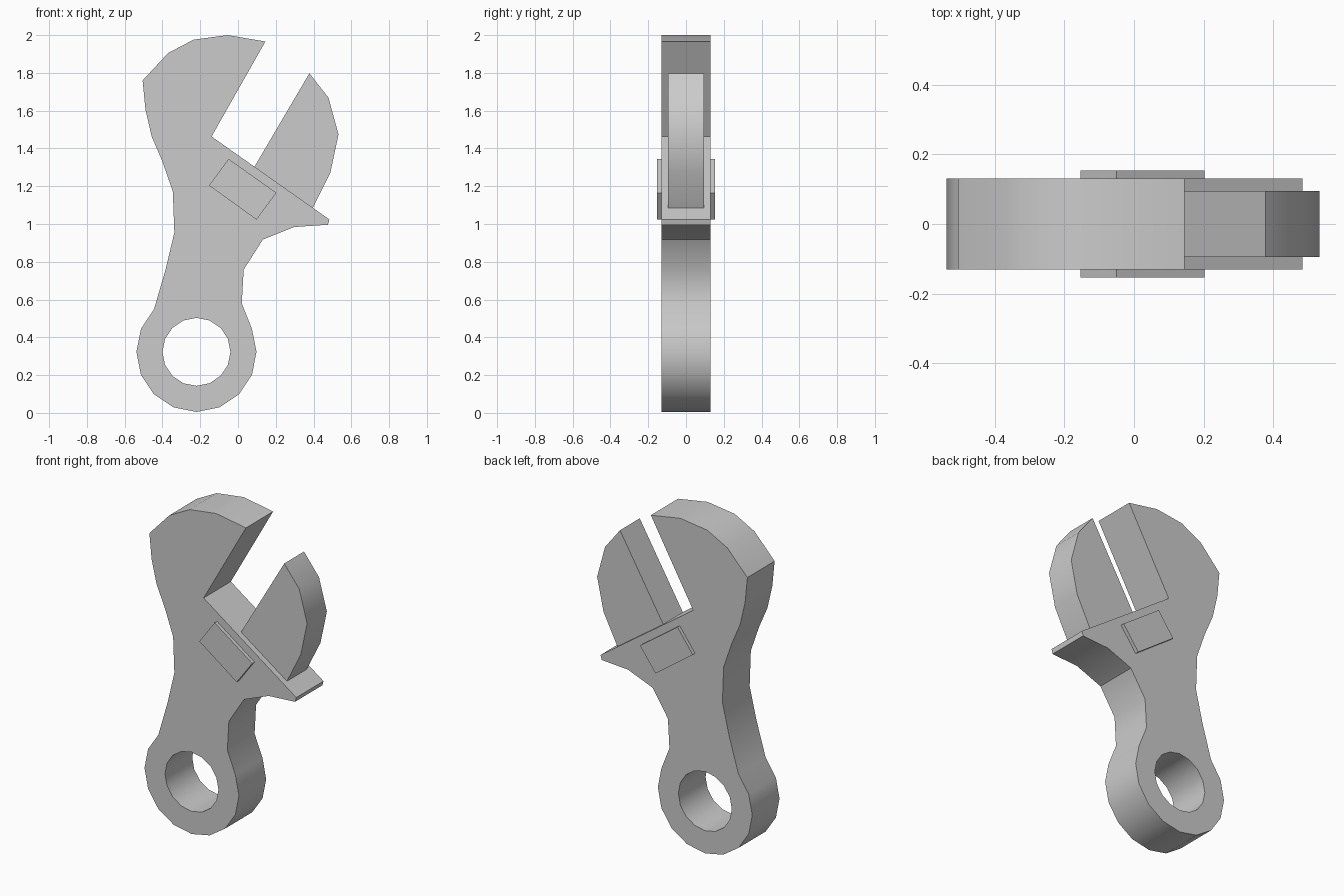
import bpy, bmesh
from math import cos, sin, radians

if "Cube" in bpy.data.objects:
    bpy.data.objects.remove(bpy.data.objects["Cube"])

RING = (-0.22, 0.323)


def arc(radius, start, end, step=22.5):
    """Points of a 16-sided circle around the handle ring, in degrees."""
    count = round((end - start) / step)
    return [(RING[0] + radius * cos(radians(start + i * step)),
             RING[1] + radius * sin(radians(start + i * step))) for i in range(count + 1)]


def plate(name, half_depth, *loops):
    """Extrude an x-z outline (extra loops are holes) symmetrically along y."""
    bm = bmesh.new()
    for loop in loops:
        verts = [bm.verts.new((x, -half_depth, z)) for x, z in loop]
        for a, b in zip(verts, verts[1:] + verts[:1]):
            bm.edges.new((a, b))
    bmesh.ops.triangle_fill(bm, use_beauty=True, edges=bm.edges[:], normal=(0, -1, 0))
    ext = bmesh.ops.extrude_face_region(bm, geom=bm.faces[:])
    moved = [g for g in ext["geom"] if isinstance(g, bmesh.types.BMVert)]
    bmesh.ops.translate(bm, verts=moved, vec=(0, 2 * half_depth, 0))
    bmesh.ops.recalc_face_normals(bm, faces=bm.faces[:])
    mesh = bpy.data.meshes.new(name)
    bm.to_mesh(mesh)
    bm.free()
    obj = bpy.data.objects.new(name, mesh)
    bpy.context.collection.objects.link(obj)
    bpy.ops.object.select_all(action='DESELECT')
    obj.select_set(True)
    bpy.context.view_layer.objects.active = obj
    bpy.ops.object.shade_smooth_by_angle(angle=radians(35))
    return obj


# Body: fixed jaw, left edge of handle, ring, right edge and jaw shelf
body = [(0.145, 1.966), (-0.055, 2.0), (-0.235, 1.976), (-0.37, 1.905),
        (-0.505, 1.76), (-0.49, 1.606), (-0.457, 1.463), (-0.40, 1.33),
        (-0.345, 1.172), (-0.337, 0.955), (-0.383, 0.76)]
body += arc(0.318, 135, 382.5)
body += [(0.02, 0.58), (0.03, 0.758), (0.132, 0.918), (0.298, 0.984),
         (0.476, 0.996), (0.484, 1.024), (-0.14, 1.463)]
plate("wrench_body", 0.131, body, arc(0.18, 0, 337.5))

# Sliding jaw, thinner than the body, standing on the shelf
plate("sliding_jaw", 0.095, [(0.378, 1.798), (0.087, 1.303), (0.396, 1.086),
                             (0.489, 1.272), (0.532, 1.474), (0.479, 1.669)])

# Adjuster block, protruding through both faces
plate("adjuster_block", 0.153, [(-0.05, 1.345), (-0.153, 1.204),
                                (0.098, 1.023), (0.203, 1.165)])
